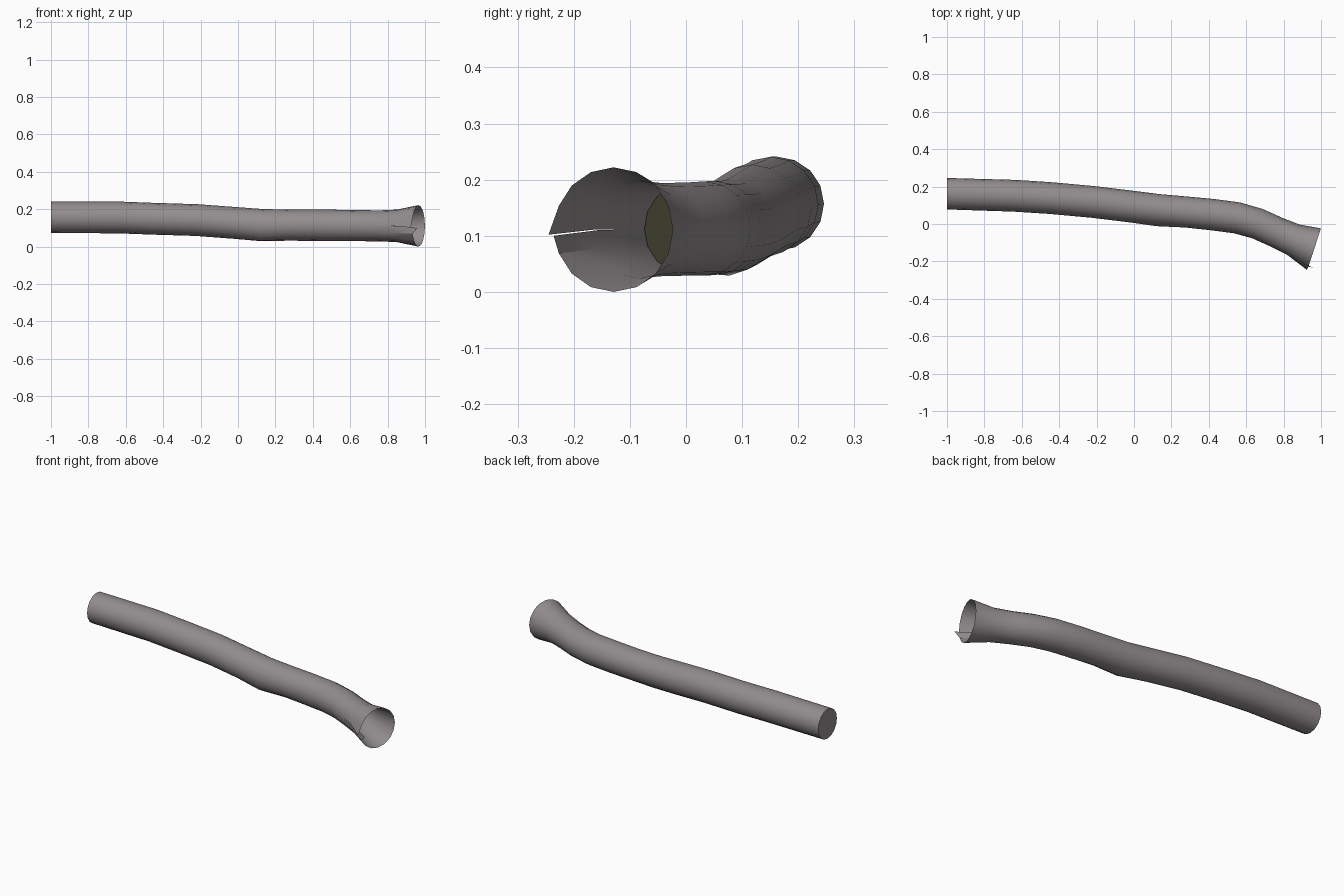
import bpy, bmesh, math
from mathutils import Vector

if "Cube" in bpy.data.objects:
    bpy.data.objects.remove(bpy.data.objects["Cube"])

def material(name, rgb):
    m = bpy.data.materials.new(name)
    m.diffuse_color = (*rgb, 1)
    m.use_nodes = True
    m.node_tree.nodes["Principled BSDF"].inputs["Base Color"].default_value = m.diffuse_color
    return m

grey = material("grey sheath", (0.29, 0.265, 0.268))
dark = material("dark core", (0.045, 0.045, 0.025))
SIDES = 16

# centre line: x, y, z, radius
path = [(-1.0, .162, .157, .084), (-.64, .151, .156, .085), (-.45, .139, .149, .085),
        (-.22, .118, .142, .085), (-.02, .094, .127, .085), (.13, .077, .118, .083),
        (.28, .064, .115, .083), (.42, .05, .114, .084), (.55, .033, .113, .084),
        (.66, .002, .112, .083), (.76, -.043, .111, .083), (.85, -.083, .111, .087),
        (.965, -.129, .111, .111)]
pts = [Vector(p[:3]) for p in path]

def frame(i):
    """Side and up directions of the cross-section at path point i."""
    t = pts[min(i + 1, len(pts) - 1)] - pts[max(i - 1, 0)]
    if i == 0:
        t = Vector((1, 0, 0))
    if i == len(pts) - 1:
        t = Vector((.95, -.31, 0))
    side = Vector((t.y, -t.x, 0)).normalized()   # towards -y
    return side, side.cross(t).normalized() * -1

def finish(bm, name, mat):
    me = bpy.data.meshes.new(name)
    bm.to_mesh(me)
    bm.free()
    ob = bpy.data.objects.new(name, me)
    bpy.context.collection.objects.link(ob)
    me.materials.append(mat)
    bpy.ops.object.select_all(action='DESELECT')
    ob.select_set(True)
    bpy.context.view_layer.objects.active = ob
    bpy.ops.object.shade_smooth_by_angle(angle=math.radians(35))

# sheath: swept tube, seam on the front side left open near the flared end
bm = bmesh.new()
rings = []
for i, p in enumerate(path):
    side, up = frame(i)
    if up.z < 0:
        up = -up
    ring = []
    for k in range(SIDES + 1):
        a = 2 * math.pi * k / SIDES
        r = p[3]
        if i == 5:   # small sag at the lower front
            r += .012 * max(0, math.cos(a + math.radians(45))) ** 2
        ring.append(bm.verts.new(pts[i] + side * r * math.cos(a) + up * r * math.sin(a)))
    rings.append(ring)
# the two corners of the split lip
rings[-1][0].co = (.924, -.245, .102)
rings[-1][SIDES].co = (.958, -.236, .1)
rings[-2][SIDES].co += Vector((.004, .006, -.001))
for a, b in zip(rings, rings[1:]):
    for k in range(SIDES):
        bm.faces.new((a[k], b[k], b[k + 1], a[k + 1]))
bm.faces.new(rings[0][:SIDES])   # closed far end
seam = [v for r in rings[:-2] for v in (r[0], r[SIDES])]
bmesh.ops.remove_doubles(bm, verts=seam, dist=1e-4)
bmesh.ops.recalc_face_normals(bm, faces=bm.faces)
finish(bm, "split_sheath", grey)

# core: dark plug recessed inside the mouth
bm = bmesh.new()
core = []
for i in (8, 9):
    side, up = frame(i)
    core.append([bm.verts.new(pts[i] + .081 * (side * math.cos(a) + up * math.sin(a)))
                 for a in (2 * math.pi * k / SIDES for k in range(SIDES))])
for k in range(SIDES):
    j = (k + 1) % SIDES
    bm.faces.new((core[0][k], core[1][k], core[1][j], core[0][j]))
for ring in core:
    bm.faces.new(ring)
bmesh.ops.recalc_face_normals(bm, faces=bm.faces)
finish(bm, "inner_core", dark)
